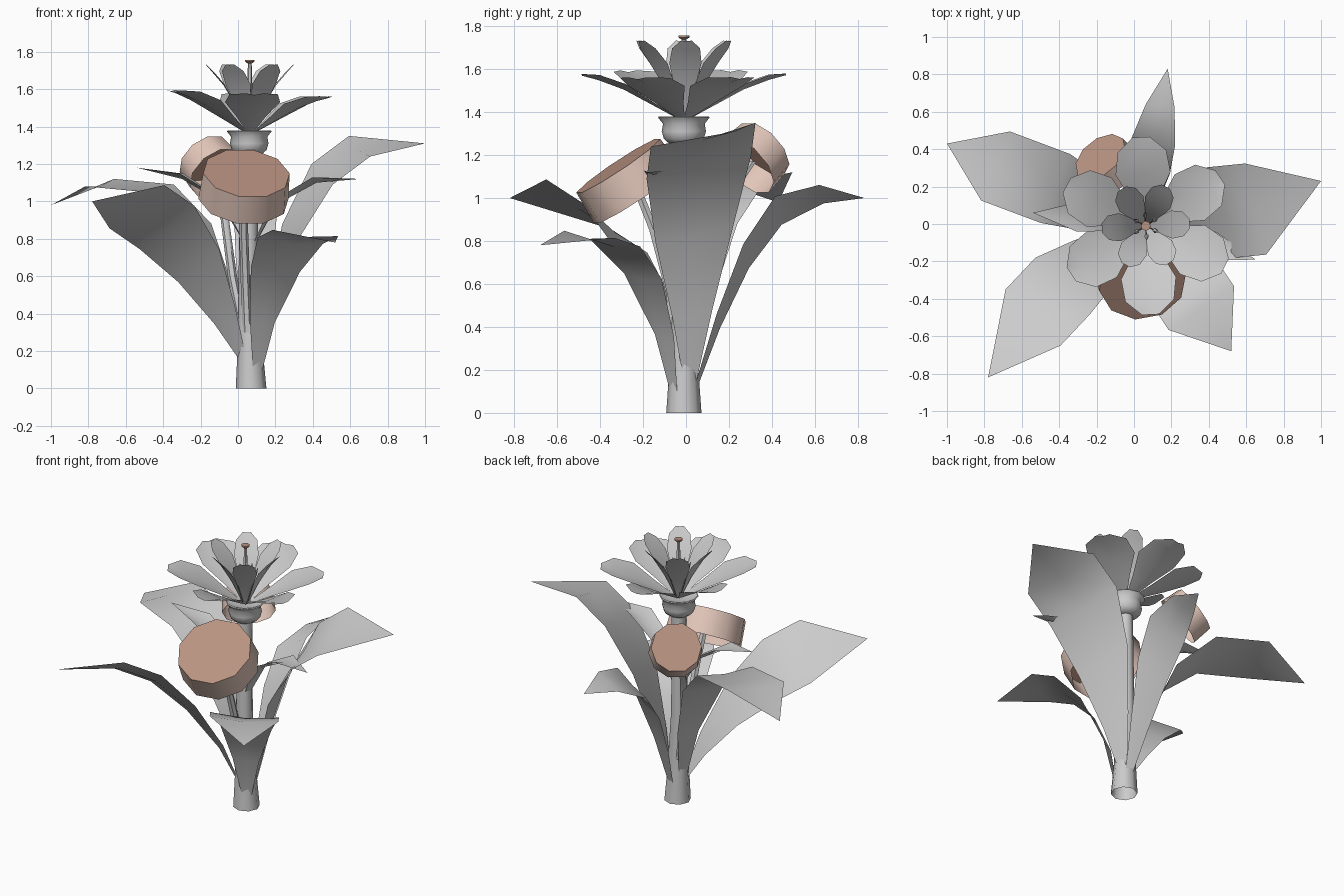
import bpy, bmesh
from math import sin, cos, radians, pi
from mathutils import Vector

if "Cube" in bpy.data.objects:
    bpy.data.objects.remove(bpy.data.objects["Cube"])


def material(name, rgb):
    m = bpy.data.materials.new(name)
    m.diffuse_color = (*rgb, 1)
    m.use_nodes = True
    m.node_tree.nodes["Principled BSDF"].inputs["Base Color"].default_value = m.diffuse_color
    return m


BROWN = material("brown", (0.48, 0.29, 0.22))
PINK = material("pale_pink", (0.78, 0.58, 0.5))


def finish(name, bm):
    bmesh.ops.remove_doubles(bm, verts=bm.verts, dist=0.0005)
    me = bpy.data.meshes.new(name)
    bm.to_mesh(me)
    bm.free()
    ob = bpy.data.objects.new(name, me)
    bpy.context.collection.objects.link(ob)
    bpy.ops.object.select_all(action='DESELECT')
    ob.select_set(True)
    bpy.context.view_layer.objects.active = ob
    bpy.ops.object.shade_smooth_by_angle(angle=radians(50))
    return ob


def loft(name, rings, sides=8, axis=None):
    """Rings of (x, y, z, radius) joined into a tube, open below and capped on top."""
    bm = bmesh.new()
    q = Vector(axis or (0, 0, 1)).to_track_quat('Z', 'Y')
    loops = []
    for x, y, z, r in rings:
        loops.append([bm.verts.new(Vector((x, y, z)) + q @ Vector(
            (r * cos(2 * pi * i / sides), r * sin(2 * pi * i / sides), 0))) for i in range(sides)])
    for a, b in zip(loops, loops[1:]):
        for i in range(sides):
            j = (i + 1) % sides
            bm.faces.new((a[i], a[j], b[j], b[i]))
    bm.faces.new(loops[-1])
    return finish(name, bm)


def blade(name, path, widths, roll=0.0, fold=0.1):
    """Leaf or petal: a midrib path with two edges, rolled sideways and folded up."""
    bm = bmesh.new()
    path = [Vector(p) for p in path]
    d = path[-1] - path[0]
    d.z = 0
    d.normalize()
    side = Vector((d.y, -d.x, roll))
    rows = []
    for p, w in zip(path, widths):
        up = Vector((0, 0, fold * w))
        rows.append([bm.verts.new(v) for v in (p - side * w + up, p, p + side * w + up)])
    for a, b in zip(rows, rows[1:]):
        for i in (0, 1):
            bm.faces.new((a[i], a[i + 1], b[i + 1], b[i]))
    return finish(name, bm)


# Main stem and flower cup
loft("stem", [(.07, -.01, 0, .082), (.065, -.01, .2, .068), (.055, -.01, .6, .052), (.06, -.01, 1.27, .045)])
loft("flower_cup", [(.06, -.01, z, r) for z, r in
                    ((1.25, .045), (1.255, .07), (1.275, .093), (1.31, .103), (1.345, .097), (1.375, .12), (1.38, .115), (1.36, .06))], 12)

# Pod stalks
loft("front_pod_stalk", [(.05, -.05, .3, .025), (.04, -.07, .55, .025), (.03, -.15, .85, .024), (.03, -.25, 1.1, .022)], 6)
loft("back_pod_stalk", [(.03, .03, .3, .025), (-.03, .06, .6, .025), (-.07, .13, .9, .022), (-.16, .31, 1.17, .02)], 6)


# Pods: tilted ten-sided hollow discs with a brown face and pale sides
def pod(name, centre, normal, r_face, r_back, depth):
    n = Vector(normal).normalized()
    c = Vector(centre)
    ob = loft(name, [(*(c - n * depth), r_back), (*c, r_face)], 10, n)
    ob.data.materials.append(PINK)
    ob.data.materials.append(BROWN)
    for f in ob.data.polygons:
        f.material_index = 1 if len(f.vertices) > 4 else 0


pod("front_pod", (.045, -.315, 1.15), (.1, -.55, .83), .235, .245, .165)
pod("back_pod", (-.18, .36, 1.23), (-.5, .62, .6), .155, .165, .13)

# Large leaves: half width, roll, midrib
SHAPE = (.1, .38, .75, 1, 1, 0)
leaves = {
    "right_leaf": (.25, -.22, [(.1, .02, .12), (.17, .03, .45), (.28, .04, .82), (.45, .06, 1.12), (.65, .08, 1.27), (1, .23, 1.31)]),
    "back_left_leaf": (.2, .1, [(.03, 0, .12), (-.05, .05, .5), (-.2, .1, .85), (-.42, .19, 1.05), (-.74, .31, 1.08), (-1, .43, .98)]),
    "front_left_leaf": (.21, -.55, [(.03, -.03, .15), (-.07, -.08, .38), (-.21, -.2, .64), (-.38, -.33, .84), (-.54, -.5, .95), (-.78, -.82, 1)]),
    "front_right_leaf": (.21, .08, [(.1, -.05, .05), (.13, -.1, .35), (.2, -.2, .62), (.28, -.33, .77), (.36, -.45, .81), (.52, -.68, .78)]),
    "back_leaf": (.12, .55, [(.08, .05, .13), (.08, .15, .42), (.09, .28, .72), (.1, .43, .93), (.14, .63, 1.01), (.18, .83, 1)]),
}
for name, (w, roll, path) in leaves.items():
    shape = (.2, .5, .85, 1, .65, 0) if name == "back_leaf" else SHAPE
    blade(name, path, [w * s for s in shape], roll)

# Small upper leaves
for name, path in (("upper_right_leaf", [(.08, -.02, .75), (.2, -.05, .98), (.42, -.12, 1.1), (.65, -.19, 1.12)]),
                   ("upper_left_leaf", [(.02, 0, .8), (-.1, .02, 1), (-.3, .04, 1.12), (-.54, .06, 1.18)])):
    blade(name, path, (.02, .06, .08, 0), 0, .35)


# Two whorls of six petals, given as (radius, height, half width)
def whorl(name, profile, start, fold, tilt):
    for k in range(6):
        a = radians(start + 60 * k)
        blade(f"{name}_{k + 1}", [(.063 + r * cos(a), -.01 + r * sin(a), z - tilt * r * cos(a)) for r, z, _ in profile],
              [w for _, _, w in profile], 0, fold)


whorl("outer_petal", [(.03, 1.37, .02), (.15, 1.435, .075), (.28, 1.505, .147), (.4, 1.55, .13), (.475, 1.57, .045)], 33, .18, .04)
whorl("inner_petal", [(.02, 1.38, .015), (.07, 1.5, .045), (.14, 1.62, .075), (.2, 1.69, .065), (.235, 1.73, .025)], 3, .1, 0)

# Pistil with coloured tip
loft("pistil", [(.063, -.01, 1.37, .02), (.063, -.01, 1.6, .014), (.063, -.01, 1.745, .01)], 6)
tip = loft("pistil_tip", [(.063, -.01, 1.738, .012), (.063, -.01, 1.748, .026), (.063, -.01, 1.757, .026)], 8)
tip.data.materials.append(BROWN)

# Stamens
for k in range(6):
    c, s = cos(radians(33 + 60 * k)), sin(radians(33 + 60 * k))
    loft(f"stamen_{k + 1}", [(.063 + r * c, -.01 + r * s, z, t) for r, z, t in
                             ((.02, 1.38, .004), (.05, 1.54, .004), (.055, 1.55, .013), (.075, 1.6, .002))], 5)
